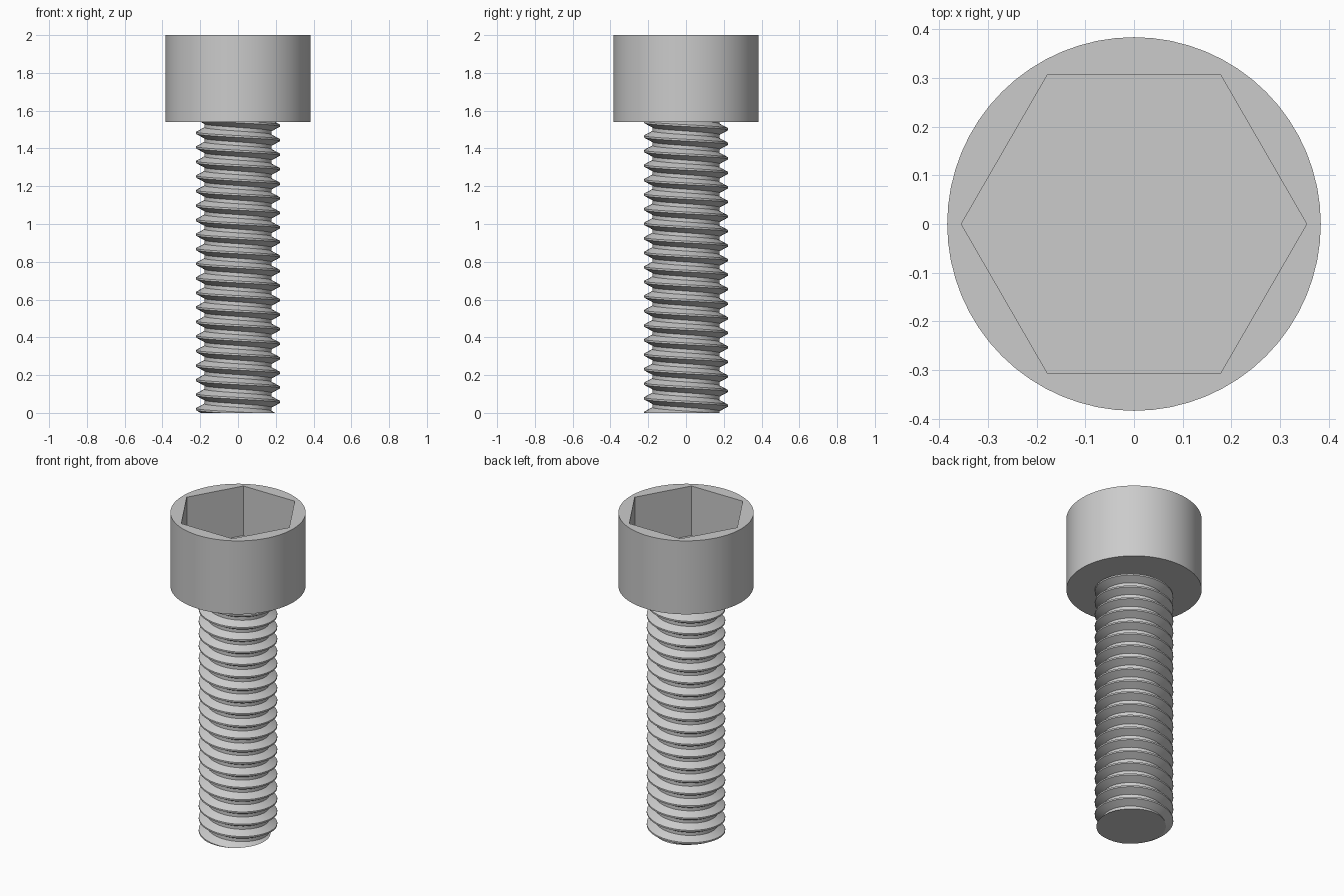
import bpy, bmesh, math

if "Cube" in bpy.data.objects:
    bpy.data.objects.remove(bpy.data.objects["Cube"])

PITCH, ROOT, CREST = 0.077, 0.178, 0.223
HEAD_Z, TOP_Z, FLOOR_Z = 1.54, 2.0, 1.69

steel = bpy.data.materials.new("grey steel")
steel.diffuse_color = (0.6, 0.6, 0.6, 1)
steel.use_nodes = True
steel.node_tree.nodes["Principled BSDF"].inputs["Base Color"].default_value = steel.diffuse_color


def finish(bm, name):
    bmesh.ops.recalc_face_normals(bm, faces=bm.faces[:])
    me = bpy.data.meshes.new(name)
    bm.to_mesh(me)
    bm.free()
    ob = bpy.data.objects.new(name, me)
    bpy.context.collection.objects.link(ob)
    me.materials.append(steel)
    bpy.ops.object.select_all(action='DESELECT')
    ob.select_set(True)
    bpy.context.view_layer.objects.active = ob
    bpy.ops.object.shade_smooth_by_angle(angle=math.radians(25))
    return ob


def ring(bm, radius, z, sides):
    return [bm.verts.new((radius * math.cos(2 * math.pi * i / sides),
                          radius * math.sin(2 * math.pi * i / sides), z))
            for i in range(sides)]


def wall(bm, low, high):
    n = len(low)
    for i in range(n):
        j = (i + 1) % n
        bm.faces.new((low[i], low[j], high[j], high[i]))


# Head: cylinder with a hexagonal socket
bm = bmesh.new()
low, high = ring(bm, 0.384, HEAD_Z, 64), ring(bm, 0.384, TOP_Z, 64)
hex_low, hex_high = ring(bm, 0.355, FLOOR_Z, 6), ring(bm, 0.355, TOP_Z, 6)
wall(bm, low, high)
wall(bm, hex_low, hex_high)
bm.faces.new(low)
bm.faces.new(hex_low)
rim = [bm.edges.get((r[i - 1], r[i])) for r in (high, hex_high) for i in range(len(r))]
bmesh.ops.triangle_fill(bm, edges=rim, use_beauty=True)
finish(bm, "socket_head")

# Threaded shank: trapezoid thread wound round the core, trimmed flat at both ends
PROFILE = [-0.375, -0.0625, 0.0625, 0.375]  # root, crest, crest, root in pitches


def thread_radius(offset):
    d = abs((offset / PITCH + 0.5) % 1 - 0.5)
    t = min(max((0.375 - d) / 0.3125, 0), 1)
    return ROOT + (CREST - ROOT) * t


STEPS = 48
bm = bmesh.new()
columns = []
for s in range(STEPS + 1):
    a = 2 * math.pi * s / STEPS
    start = 0.058 - PITCH * s / STEPS  # crest height at this angle
    col = []
    for k in range(-2, 24):
        for p in PROFILE:
            z = min(max(start + (k + p) * PITCH, 0), HEAD_Z + 0.01)
            r = thread_radius(z - start)
            col.append(bm.verts.new((r * math.cos(a), r * math.sin(a), z)))
    columns.append(col)
for c, d in zip(columns, columns[1:]):
    for i in range(len(c) - 1):
        bm.faces.new((c[i], d[i], d[i + 1], c[i + 1]))
bmesh.ops.remove_doubles(bm, verts=bm.verts[:], dist=1e-5)
bmesh.ops.holes_fill(bm, edges=[e for e in bm.edges if e.is_boundary], sides=0)
finish(bm, "threaded_shank")
